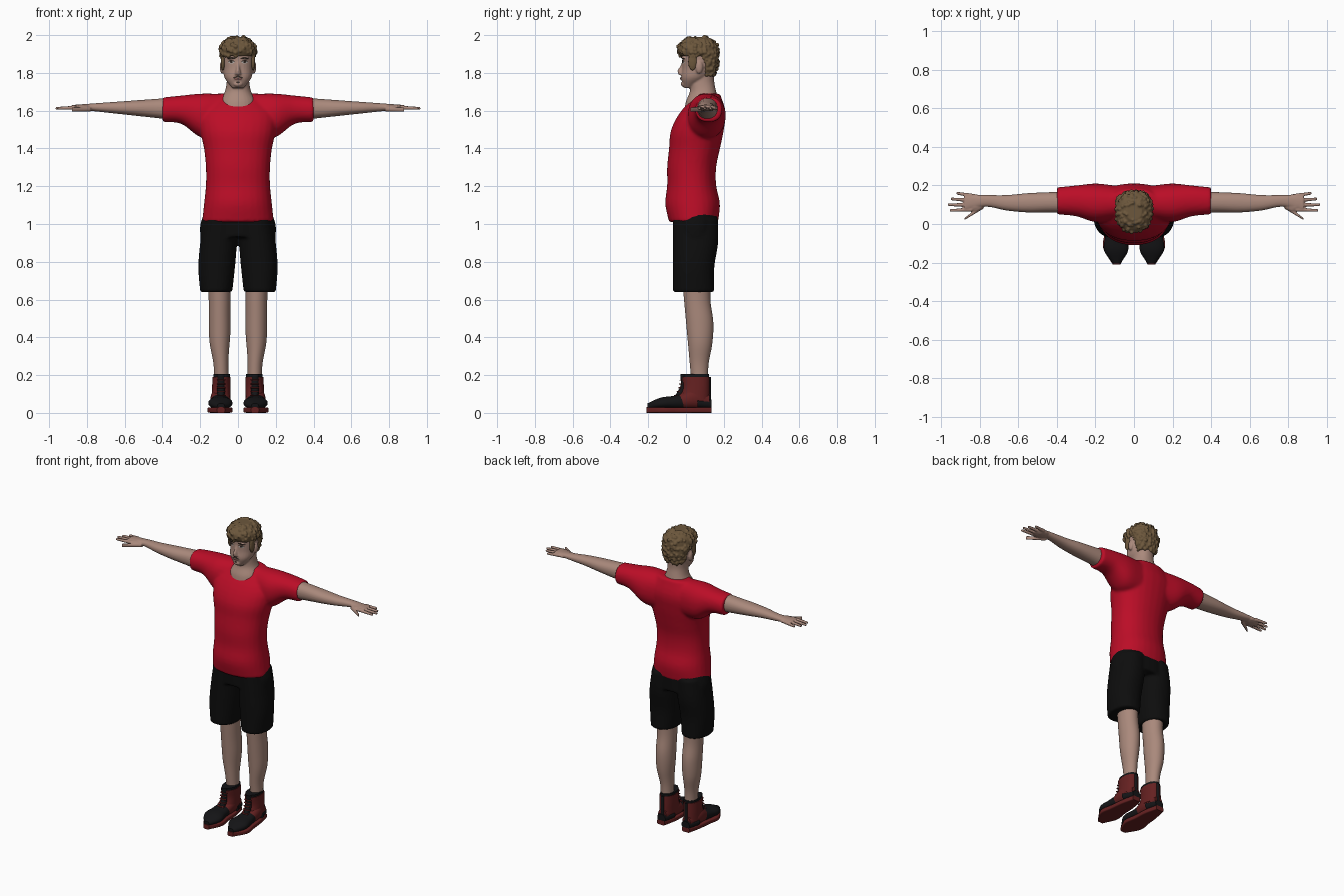
import bpy, bmesh, random
from math import cos, sin, tau
from mathutils import Vector
from mathutils.bvhtree import BVHTree

random.seed(4)
if "Cube" in bpy.data.objects:
    bpy.data.objects.remove(bpy.data.objects["Cube"])


def material(name, red, green, blue):
    mat = bpy.data.materials.new(name)
    mat.use_nodes = True
    mat.diffuse_color = (red, green, blue, 1)
    shader = mat.node_tree.nodes["Principled BSDF"]
    shader.inputs["Base Color"].default_value = (red, green, blue, 1)
    return mat


SKIN = material("skin", .4, .25, .2)
HAIR = material("hair_brown", .15, .095, .045)
DARK = material("dark_brown", .03, .02, .015)
WHITE = material("eye_white", .45, .42, .4)
LIP = material("lip", .22, .1, .09)
SHIRT = material("shirt_red", .5, .004, .02)
CLOTH = material("shorts_black", .004, .004, .004)
BOOT_RED = material("boot_red", .13, .015, .015)
BOOT_BLACK = material("boot_black", .007, .007, .008)
SIDES = (("left", 1), ("right", -1))


def along(curve, t):
    """Value at t of a smooth curve through evenly spaced values, or a constant."""
    if not isinstance(curve, list):
        return curve
    first, last = 2 * curve[0] - curve[1], 2 * curve[-1] - curve[-2]
    values = [first] + curve + [last]
    place = t * (len(curve) - 1)
    index = min(int(place), len(curve) - 2)
    f = place - index
    w, x, y, z = values[index:index + 4]
    return x + f * (y - w + f * (2 * w - 5 * x + 4 * y - z + f * (3 * (x - y) + z - w))) / 2


def loft(bm, axis, start, end, a_low, a_high, b_low, b_high, side=1, power=2.2, segments=28, steps=24):
    """Skin rounded sections along an axis; each limit is a constant or a curve.

    Returns the surface points."""
    def signed(value):
        return abs(value) ** (2 / power) * (1 if value > 0 else -1)
    rings = []
    for step in range(steps + 1):
        t = step / steps
        position = start + (end - start) * t
        a0, a1, b0, b1 = (along(limit, t) for limit in (a_low, a_high, b_low, b_high))
        ring = []
        for i in range(segments):
            angle = tau * (i + .5) / segments
            a = (a0 + a1 + (a1 - a0) * signed(cos(angle))) / 2
            b = (b0 + b1 + (b1 - b0) * signed(sin(angle))) / 2
            x, y, z = {"x": (position, a, b), "y": (a, position, b), "z": (a, b, position)}[axis]
            ring.append(bm.verts.new((x * side, y, z)))
        rings.append(ring)
    for low, high in zip(rings, rings[1:]):
        for i in range(segments):
            j = (i + 1) % segments
            bm.faces.new((low[i], low[j], high[j], high[i]))
    bm.faces.new(rings[0])
    bm.faces.new(rings[-1])
    points = [vert.co.copy() for ring in rings for vert in ring]
    bmesh.ops.recalc_face_normals(bm, faces=bm.faces)
    return points


def trunk(bm, start, end, half, front, back, **options):
    """Upright loft that is symmetric left to right."""
    return loft(bm, "z", start, end, [-w for w in half], half, front, back, **options)


def blob(bm, centre, radii):
    for vert in bmesh.ops.create_icosphere(bm, subdivisions=2, radius=1)["verts"]:
        vert.co = Vector([c + r * k for c, r, k in zip(centre, radii, vert.co)])


def finish(name, bm, mat, voxel=0, relax=0):
    """Make the object; a voxel size fuses its pieces into one skin."""
    mesh = bpy.data.meshes.new(name)
    bm.to_mesh(mesh)
    bm.free()
    mesh.materials.append(mat)
    ob = bpy.data.objects.new(name, mesh)
    bpy.context.collection.objects.link(ob)
    if voxel:
        fuse = ob.modifiers.new("fuse", "REMESH")
        fuse.mode, fuse.voxel_size, fuse.use_smooth_shade = "VOXEL", voxel, True
        soften = ob.modifiers.new("soften", "SMOOTH")
        soften.factor, soften.iterations = .5, relax
    else:
        bpy.ops.object.select_all(action="DESELECT")
        ob.select_set(True)
        bpy.context.view_layer.objects.active = ob
        bpy.ops.object.shade_smooth_by_angle(angle=.8)
    return ob


def single(name, mat, *limits, **options):
    bm = bmesh.new()
    loft(bm, *limits, **options)
    finish(name, bm, mat)


# T-shirt: torso and both sleeves fused
bm = bmesh.new()
trunk(bm, 1.01, 1.69, [.19, .18, .17, .17, .18, .2, .2, .11],
      [-.09, -.11, -.1, -.1, -.09, -.08, -.03, .06], [.17, .18, .16, .16, .18, .2, .21, .18])
for _, s in SIDES:
    loft(bm, "x", .1, .4, [.02, .01, .04, .05], [.2, .21, .2, .19],
         [1.45, 1.46, 1.53, 1.54], [1.69, 1.69, 1.68, 1.67], s)
finish("shirt", bm, SHIRT, .009, 6)

# Shorts: hips and two legs fused
bm = bmesh.new()
trunk(bm, .93, 1.06, [.2, .2, .18], -.07, .17)
for _, s in SIDES:
    loft(bm, "z", .64, 1.03, [.03, .01, 0], [.2, .21, .2, .18], -.07, [.15, .15, .17, .17], s)
finish("shorts", bm, CLOTH, .009, 2)

# Head with neck, nose, ears, brows and chin
bm = bmesh.new()
trunk(bm, 1.72, 1.98, [.03, .07, .08, .085, .08, .04],
      [-.01, -.025, -.02, -.02, -.02, .03], [.03, .11, .15, .16, .16, .11])
trunk(bm, 1.6, 1.8, [.1, .095, .07, .06, .06], [-.01, 0, .02, .02, .03], [.16, .17, .16, .15, .15])
trunk(bm, 1.79, 1.86, [.02, .01, .01], [-.04, -.045, -.03, -.02], .01)
for _, s in SIDES:
    blob(bm, (.085 * s, .07, 1.83), (.012, .02, .035))
    blob(bm, (.035 * s, -.012, 1.88), (.026, .013, .008))
blob(bm, (0, -.02, 1.77), (.024, .01, .009))
blob(bm, (0, -.015, 1.74), (.024, .012, .014))
head = finish("head", bm, SKIN, .005, 3)

# Facial details: thin patches laid onto the face
bpy.context.view_layer.update()
face_tree = BVHTree.FromObject(head, bpy.context.evaluated_depsgraph_get())


def patch(name, mat, x, z, half_width, half_height, lift=.002, droop=0):
    bm = bmesh.new()
    bmesh.ops.create_grid(bm, x_segments=12, y_segments=8, size=1)
    for vert in bm.verts:
        u, w, _ = vert.co
        px = x + half_width * u * (1 - w * w / 2) ** .5
        pz = z + half_height * w * (1 - u * u / 2) ** .5 - droop * u * u
        hit = face_tree.ray_cast(Vector((px, -1, pz)), Vector((0, 1, 0)))[0]
        vert.co = (px, (hit.y if hit else 0) - lift, pz)
    finish(name, bm, mat)


for label, s in SIDES:
    eye_x = .035 * s
    patch(label + "_eye", WHITE, eye_x, 1.857, .016, .007)
    patch(label + "_iris", DARK, eye_x, 1.857, .007, .006, lift=.003)
    patch(label + "_upper_lid", DARK, eye_x, 1.865, .018, .003, lift=.004, droop=.003)
    patch(label + "_eyebrow", DARK, eye_x, 1.88, .022, .005, droop=.004)
patch("lips", LIP, 0, 1.768, .022, .006)
patch("mouth_line", DARK, 0, 1.768, .02, .001, lift=.003)
patch("moustache", DARK, 0, 1.78, .027, .005, droop=.006)
patch("chin_beard", DARK, 0, 1.75, .01, .005)

# Hair: crown, back and sideburns with curly tufts
bm = bmesh.new()
roots = trunk(bm, 1.89, 1.99, [.09, .095, .08, .04], [-.03, -.045, -.03, .02], [.17, .17, .16, .11], steps=12)
roots += trunk(bm, 1.79, 1.91, [.06, .08, .09], [.09, .07, .05], [.15, .17, .17], steps=12)
for _, s in SIDES:
    blob(bm, (.08 * s, .035, 1.86), (.012, .025, .05))
for root in random.sample(roots, 260):
    size = random.uniform(.006, .012)
    blob(bm, root, (size, size, size))
finish("hair", bm, HAIR, .0045, 1)

for label, s in SIDES:
    # Arm with palm, fingers and thumb
    bm = bmesh.new()
    loft(bm, "x", .33, .88, [.055, .06, .06, .07, .09, .07], [.17, .165, .16, .15, .15, .15],
         [1.55, 1.61], [1.67, 1.63], s)
    blob(bm, (.83 * s, .11, 1.615), (.06, .047, .018))
    for i, tip in enumerate((.92, .95, .965, .955)):
        base_y, tip_y = .147 - .024 * i, .16 - .03 * i
        loft(bm, "x", .84, tip, [base_y - .011, tip_y - .007], [base_y + .011, tip_y + .007],
             1.605, [1.628, 1.62], s, segments=12)
    loft(bm, "x", .78, .88, [.08, .05, .02], [.11, .07, .03], 1.595, 1.62, s, segments=12)
    finish(label + "_arm", bm, SKIN, .004, 2)

    # Bare lower leg
    single(label + "_leg", SKIN, "z", .15, .7, [.05, .05, .04, .04, .04], [.125, .13, .15, .155, .155, .16],
           [.03, -.02], [.115, .12, .14, .145, .13, .13], s, power=2)

    # Boot: sole, toe, quarter, shaft, heel and collar
    boot = label + "_boot_"
    single(boot + "sole", BOOT_RED, "y", -.21, .135, [.07, .03, .04, .045, .065],
           [.11, .16, .15, .14, .12], 0, .03, s, power=6)
    single(boot + "toe", BOOT_BLACK, "y", -.205, 0, [.07, .03, .04, .045], [.11, .155, .15, .14],
           .02, [.05, .08, .09, .105], s)
    single(boot + "quarter", BOOT_RED, "y", -.05, .125, [.045, .04, .06], [.14, .145, .12],
           .02, [.09, .13, .1], s)
    single(boot + "shaft", BOOT_RED, "z", .07, .19, .04, [.14, .135], [-.045, -.02, -.025], .125, s)
    single(boot + "heel", BOOT_BLACK, "y", .06, .134, [.037, .06], [.147, .12], .02, [.08, .07], s)
    single(boot + "back_strip", BOOT_BLACK, "z", .06, .19, .075, .1, .1, .132, s, segments=12)
    single(boot + "collar", BOOT_BLACK, "z", .18, .205, .043, .13, -.02, .122, s)

    # Tongue with laces
    single(boot + "tongue", BOOT_BLACK, "z", .08, .205, .07, .11, [-.065, -.03, -.03], .01, s)
    for i in range(5):
        y, z = -.065 + .03 * (i / 4) ** .5, .09 + .02 * i
        single(label + "_lace_" + "abcde"[i], BOOT_RED, "x", .066, .112, [y + .005, y, y + .005], y + .02,
               z, z + .006, s, segments=8, steps=6)
